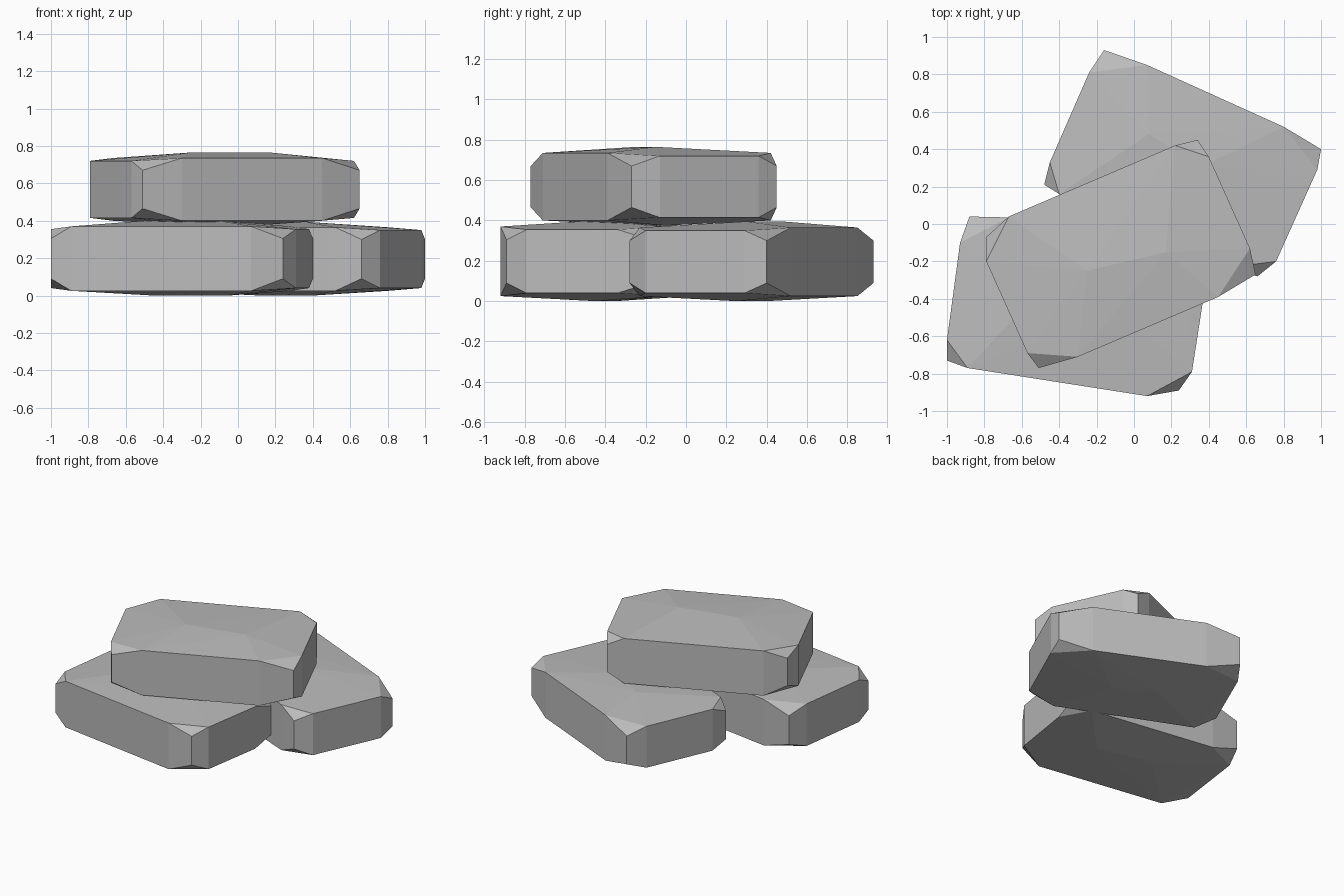
import bpy
import bmesh

cube = bpy.data.objects.get("Cube")
if cube:
    bpy.data.objects.remove(cube, do_unlink=True)

stone_grey = bpy.data.materials.new("stone_grey")
stone_grey.use_nodes = True
colour = (0.5, 0.5, 0.5, 1)
stone_grey.diffuse_color = colour
stone_grey.node_tree.nodes["Principled BSDF"].inputs["Base Color"].default_value = colour


def stone(name, corners, bottom, top, crown, keel):
    """Slab with clipped corners. Each corner is (short-side rim, tip, long-side rim)."""
    bm = bmesh.new()
    for short_rim, tip, long_rim in corners:
        # Rims run along the top and bottom; tips are shortened upright edges
        for (x, y), drop in ((short_rim, 0.015), (tip, 0.065), (long_rim, 0)):
            bm.verts.new((x, y, top - drop))
            bm.verts.new((x, y, bottom + drop))
    # Gentle swelling of the broad faces
    for x, y in crown:
        bm.verts.new((x, y, top + 0.03))
    for x, y in keel:
        bm.verts.new((x, y, bottom - 0.025))
    hull = bmesh.ops.convex_hull(bm, input=bm.verts[:])
    spare = {v for v in hull["geom_interior"] + hull["geom_unused"]
             if isinstance(v, bmesh.types.BMVert)}
    bmesh.ops.delete(bm, geom=list(spare), context="VERTS")
    bmesh.ops.recalc_face_normals(bm, faces=bm.faces[:])
    mesh = bpy.data.meshes.new(name)
    bm.to_mesh(mesh)
    bm.free()
    mesh.materials.append(stone_grey)
    obj = bpy.data.objects.new(name, mesh)
    bpy.context.collection.objects.link(obj)


# Lower stone at the front
stone("front_lower_stone", [
    ((-1, -0.62), (-1, -0.73), (-0.89, -0.77)),
    ((0.31, -0.79), (0.24, -0.89), (0.07, -0.92)),
    ((0.38, -0.34), (0.4, -0.18), (0.28, -0.11)),
    ((-0.93, -0.1), (-0.88, 0.04), (-0.67, 0.035)),
], 0.025, 0.37, [(-0.5, -0.35), (-0.1, -0.45)], [(-0.45, -0.35), (-0.05, -0.45)])

# Lower stone at the back
stone("back_lower_stone", [
    ((-0.45, 0.33), (-0.48, 0.21), (-0.4, 0.16)),
    ((0.76, -0.2), (0.66, -0.28), (0.52, -0.23)),
    ((0.98, 0.29), (1, 0.4), (0.8, 0.52)),
    ((-0.24, 0.81), (-0.16, 0.93), (0.07, 0.85)),
], 0.025, 0.365, [(0.08, 0.48), (0.35, 0.3)], [(0.12, 0.4), (0.4, 0.25)])

# Stone resting on the other two
stone("upper_stone", [
    ((-0.57, -0.69), (-0.51, -0.77), (-0.3, -0.71)),
    ((0.62, -0.13), (0.65, -0.27), (0.45, -0.39)),
    ((0.4, 0.36), (0.34, 0.45), (0.22, 0.42)),
    ((-0.79, -0.2), (-0.79, -0.07), (-0.67, 0.04)),
], 0.4, 0.735, [(-0.25, -0.25), (0.17, -0.15)], [(-0.2, -0.2), (0.1, -0.1)])
